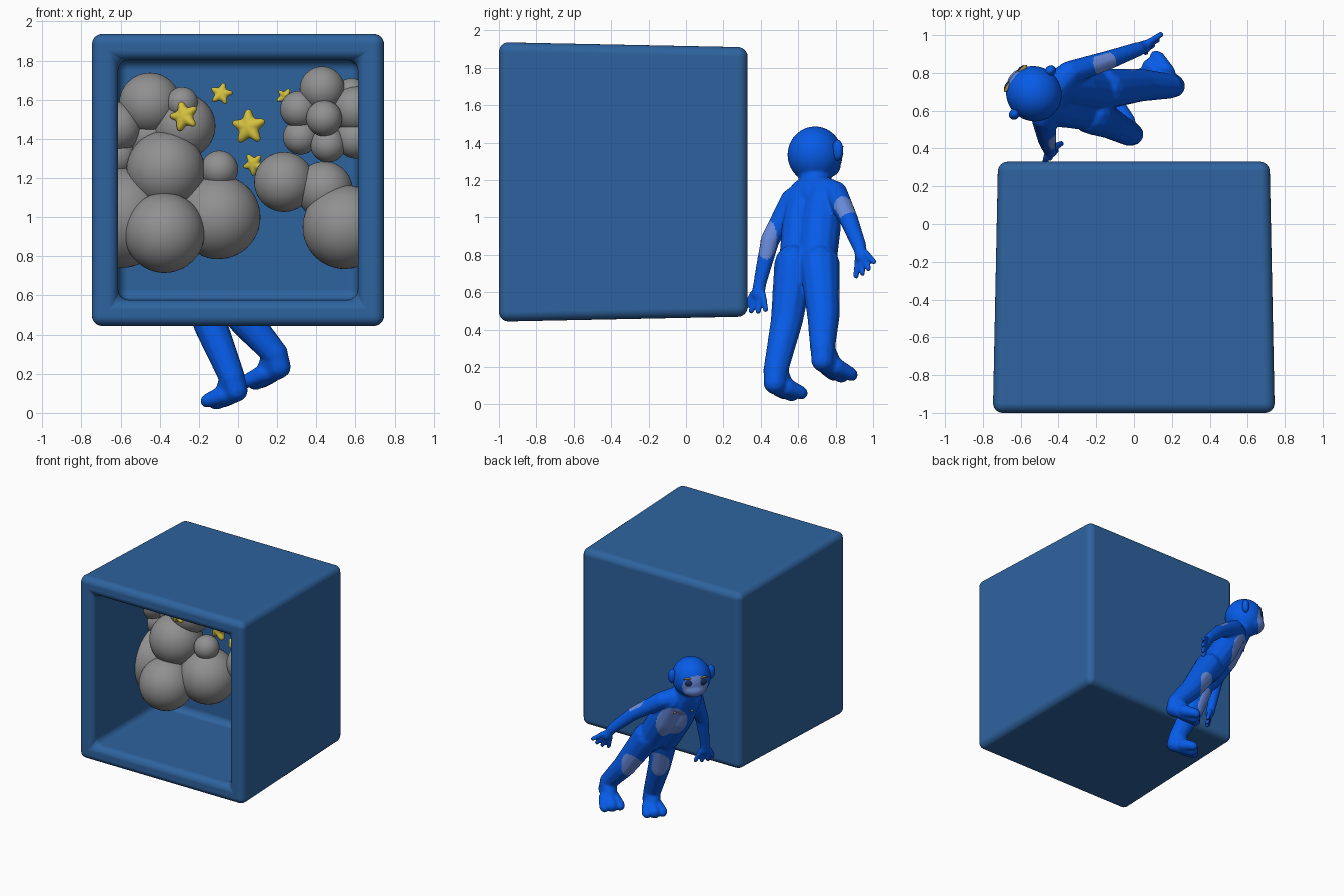
import bpy, bmesh, math, random
from mathutils import Vector, Matrix

if "Cube" in bpy.data.objects:
    bpy.data.objects.remove(bpy.data.objects["Cube"])
random.seed(4)


def material(name, rgb):
    m = bpy.data.materials.new(name)
    m.use_nodes = True
    m.diffuse_color = (*rgb, 1)
    m.node_tree.nodes["Principled BSDF"].inputs["Base Color"].default_value = (*rgb, 1)
    return m


CASE = material("case blue", (0.027, 0.125, 0.345))
FUR = material("bright blue", (0.002, 0.105, 0.8))
PALE = material("pale blue", (0.15, 0.27, 0.74))
GREY = material("cloud grey", (0.28, 0.28, 0.28))
GOLD = material("star yellow", (0.66, 0.53, 0.05))
DARK = material("eye navy", (0.01, 0.03, 0.12))
TAN = material("brow tan", (0.35, 0.24, 0.07))


def make(name, bm, *mats):
    me = bpy.data.meshes.new(name)
    bmesh.ops.recalc_face_normals(bm, faces=bm.faces)
    bm.to_mesh(me)
    bm.free()
    for p in me.polygons:
        p.use_smooth = True
    for m in mats:
        me.materials.append(m)
    ob = bpy.data.objects.new(name, me)
    bpy.context.collection.objects.link(ob)
    return ob


def ball(bm, c, r, sub=2, frame=Matrix()):
    r = Vector((r, r, r)) if isinstance(r, (int, float)) else Vector(r)
    bmesh.ops.create_icosphere(bm, subdivisions=sub, radius=1,
                               matrix=Matrix.Translation(c) @ frame @ Matrix.Diagonal((*r, 1)))


# Hollow rounded case, slightly narrower at the back
bm = bmesh.new()
bmesh.ops.create_cube(bm, size=2)
for v in bm.verts:
    back = v.co.y > 0
    half = 0.72 if back else 0.747
    v.co = (v.co.x * half, 0.33 if back else -1, 1.19 + v.co.z * half)
bm.normal_update()
front = min(bm.faces, key=lambda f: f.calc_center_median().y)
bmesh.ops.inset_region(bm, faces=[front], thickness=0.135, use_even_offset=True)
hole = bmesh.ops.extrude_discrete_faces(bm, faces=[front])["faces"]
bmesh.ops.translate(bm, verts=hole[0].verts, vec=(0, 0.88, 0))
case = make("case", bm, CASE)
bev = case.modifiers.new("round", "BEVEL")
bev.width, bev.segments, bev.harden_normals = 0.052, 6, True


# Cloud clusters: x, y, z, radius, flattened where they meet the walls
def cloud(name, puffs):
    bm = bmesh.new()
    for x, y, z, r in puffs:
        ball(bm, (x, y, z), r, 4)
    for v in bm.verts:
        v.co.x = max(-0.64, min(0.64, v.co.x))
        v.co.y = min(v.co.y, -0.08)
    make(name, bm, GREY)


cloud("cloud_lower_left", [(-.375, -.39, .92, .205), (-.37, -.27, 1.24, .2), (-.1, -.24, 1, .215),
                           (-.095, -.27, 1.245, .095), (-.6, -.2, 1, .26)])
cloud("cloud_upper_left", [(-.45, -.2, 1.58, .158), (-.28, -.2, 1.465, .165), (-.285, -.29, 1.585, .08),
                           (-.62, -.22, 1.46, .13), (-.62, -.2, 1.31, .1), (-.45, -.15, 1.42, .14)])
cloud("cloud_upper_right", [(.43, -.22, 1.655, .115), (.31, -.22, 1.55, .095), (.44, -.3, 1.505, .092),
                            (.32, -.2, 1.41, .09), (.46, -.24, 1.37, .09), (.6, -.22, 1.55, .12),
                            (.6, -.22, 1.4, .1), (.58, -.18, 1.63, .08)])
cloud("cloud_lower_right", [(.235, -.22, 1.18, .153), (.44, -.22, 1.14, .145), (.545, -.27, .95, .215)])


# Puffy five-armed stars with blunt tips
def star(name, c, size, turn):
    bm = bmesh.new()
    outline = []
    for k in range(5):
        a = k * math.tau / 5
        outline += [(a - .2, 1.2), (a + .2, 1.2), (a + math.pi / 5, .5)]
    n = len(outline)
    rings = [[bm.verts.new((math.sin(a) * r, y, math.cos(a) * r)) for a, r in outline] for y in (-.25, .25)]
    for ring, y in zip(rings, (-.5, .5)):
        mid = bm.verts.new((0, y, 0))
        for k in range(n):
            bm.faces.new((ring[k], ring[k - 1], mid))
    for k in range(n):
        bm.faces.new((rings[0][k], rings[0][k - 1], rings[1][k - 1], rings[1][k]))
    ob = make(name, bm, GOLD)
    ob.location, ob.scale = c, (size,) * 3
    ob.rotation_euler = (random.uniform(-.3, .3), turn, random.uniform(-.5, .5))
    soft = ob.modifiers.new("soft", "SUBSURF")
    soft.levels = soft.render_levels = 2


for i, (x, y, z, s) in enumerate([(-.275, -.38, 1.515, .072), (.055, -.33, 1.46, .083), (-.085, -.3, 1.63, .053),
                                  (.24, -.18, 1.615, .042), (.08, -.18, 1.27, .053)]):
    star(f"star_{i + 1}", (x, y, z), s, 0.25 * i - 0.3)

# Animal figure: f is where it faces, l its own left
f = Vector((-.77, .64, 0)).normalized()
up = Vector((0, 0, 1))
l = up.cross(f)
face_frame = Matrix((l, -f, up)).transposed().to_4x4()
head = Vector((-.53, .69, 1.335))
body = bmesh.new()


def limb(*pts):
    for a, b in zip(pts, pts[1:]):
        pa, pb = Vector(a[:3]), Vector(b[:3])
        n = max(2, int((pb - pa).length / 0.015))
        for k in range(n + 1):
            t = k / n
            ball(body, pa.lerp(pb, t), a[3] + (b[3] - a[3]) * t)


def hand(wrist, palm):
    w, p = Vector(wrist), Vector(palm)
    d = (p - w).normalized()
    side = d.cross(f).normalized()
    limb((*w, .037), (*p, .036))
    for s in (-1.5, -.5, .5, 1.5):
        base = p + side * s * .022
        tip = base + d * (.1 - .014 * abs(s)) + side * s * .026
        limb((*base, .02), (*tip, .017))


def foot(ankle, heel, toe):
    h, t = Vector(heel), Vector(toe)
    side = (t - h).cross(up).normalized()
    limb((*ankle, .066), (*h, .062), (*t, .05))
    limb((*ankle, .066), (*h.lerp(t, .6), .055))
    for s in (-1, 0, 1):
        base = t + side * s * .06
        limb((*h.lerp(base, .5), .05), (*base, .038), (*(base + (t - h) * .1), .034))


# Torso, sloping shoulders, neck and head
for s in (-1, 1):
    o = l * s * .065
    limb((*(Vector((-.44, .685, 1.12)) + o), .09), (*(Vector((-.34, .67, .95)) + o), .11),
         (*(Vector((-.21, .65, .74)) + o), .105))
limb((-.43, .69, 1.1, .1), (-.48, .69, 1.18, .09), (-.5, .69, 1.25, .09))
ball(body, head, (.145, .15, .152), 4, face_frame)
ball(body, head + f * .06 - up * .06, (.1, .1, .07), 3, face_frame)
# Arms and hands
limb((-.45, .69, 1.15, .09), (-.48, .57, 1.09, .068), (-.46, .45, .88, .052), (-.45, .4, .67, .038))
hand((-.45, .4, .67), (-.44, .385, .59))
limb((-.45, .69, 1.15, .09), (-.34, .8, 1.13, .066), (-.13, .87, .99, .052), (.02, .925, .85, .04))
hand((.02, .925, .85), (.06, .94, .79))
# Legs and feet
limb((-.22, .58, .75, .11), (-.14, .54, .45, .088), (-.03, .48, .18, .068))
foot((-.03, .48, .18), (-.01, .475, .115), (-.11, .565, .065))
limb((-.15, .715, .75, .11), (.04, .735, .47, .088), (.19, .73, .3, .068))
foot((.19, .73, .3), (.21, .73, .235), (.09, .83, .165))

figure = make("figure_body", body, FUR)
rm = figure.modifiers.new("fuse", "REMESH")
rm.mode, rm.voxel_size, rm.use_smooth_shade = "VOXEL", 0.008, True
sm = figure.modifiers.new("soften", "SMOOTH")
sm.factor, sm.iterations = 0.5, 8
dg = bpy.context.evaluated_depsgraph_get()
fused = bpy.data.meshes.new_from_object(figure.evaluated_get(dg))
figure.modifiers.clear()
figure.data = fused
fused.materials.clear()
for m in (FUR, PALE):
    fused.materials.append(m)

# Pale patches: centre, radius, height stretch, facing
outer = Vector((.85, 0, .5))
patches = [((-.43, .79, .92), .13, 1.35, f), ((-.19, .62, .5), .08, 1.5, f), ((-.06, .79, .51), .08, 1.5, f),
           ((-.42, .43, .885), .055, 2, outer), ((-.16, .85, 1.05), .07, 1.4, outer),
           (head + f * .14 - up * .03, .105, .9, f)]
for p in fused.polygons:
    p.use_smooth = True
    p.material_index = 0
    for c, r, h, d in patches:
        q = p.center - Vector(c)
        if Vector((q.x, q.y, q.z / h)).length < r and p.normal.dot(d) > 0.38:
            p.material_index = 1

# Ears, eyes, brows and chest dots
bpy.context.view_layer.update()
for s, side in ((1, "left"), (-1, "right")):
    bm = bmesh.new()
    ball(bm, head + l * s * .148 + up * .025 + f * .01, (.032, .028, .056), 3, face_frame)
    make(f"{side}_ear", bm, FUR)
    bm = bmesh.new()
    ball(bm, head + l * s * .05 + f * .132 + up * .008, (.034, .016, .026), 3, face_frame)
    make(f"{side}_eye", bm, DARK)
    bm = bmesh.new()
    ball(bm, head + l * s * .05 + f * .126 + up * .044, (.042, .014, .008), 3, face_frame)
    make(f"{side}_brow", bm, TAN)
    bm = bmesh.new()
    spot = figure.closest_point_on_mesh(Vector((-.53, .77, 1.03)) + l * s * .07)[1]
    ball(bm, spot, (.011, .006, .011), 2, face_frame)
    make(f"{side}_chest_dot", bm, TAN)
